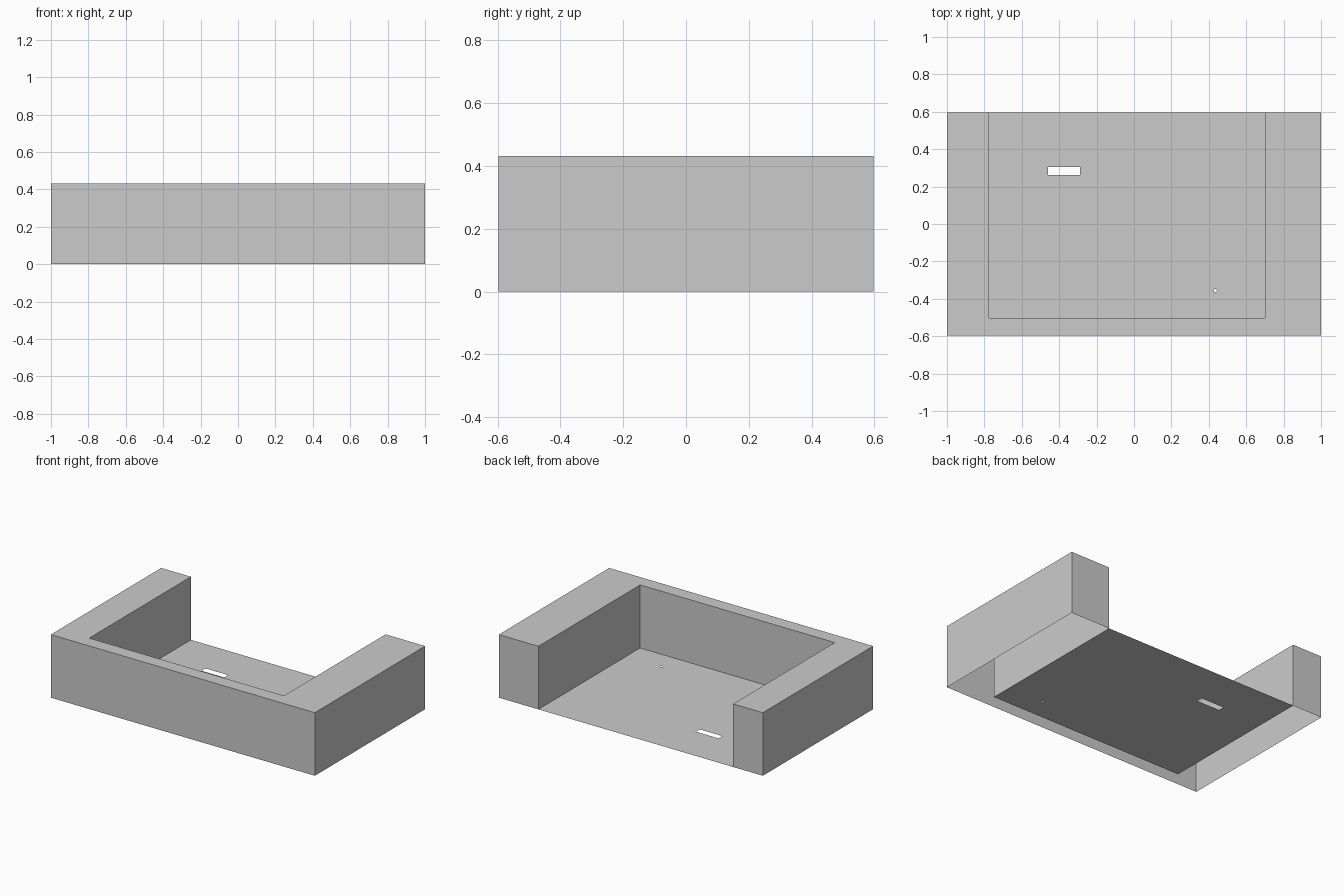
import bpy, bmesh, math

if "Cube" in bpy.data.objects:
    bpy.data.objects.remove(bpy.data.objects["Cube"])

HEIGHT = 0.432
X0, X1, Y = -1.0, 1.0, 0.597            # outer footprint
PX0, PX1, PY = -0.775, 0.70, -0.503     # pocket, open at the back


def finish(bm, name):
    mesh = bpy.data.meshes.new(name)
    bm.to_mesh(mesh)
    bm.free()
    obj = bpy.data.objects.new(name, mesh)
    bpy.context.collection.objects.link(obj)
    return obj


def rect(x0, x1, y0, y1):
    return [(x0, y0), (x1, y0), (x1, y1), (x0, y1)]


# U-shaped wall shell: vertical sides plus top rim, open underneath
outline = [(X0, -Y), (X1, -Y), (X1, Y), (PX1, Y),
           (PX1, PY), (PX0, PY), (PX0, Y), (X0, Y)]
bm = bmesh.new()
low = [bm.verts.new((x, y, 0)) for x, y in outline]
high = [bm.verts.new((x, y, HEIGHT)) for x, y in outline]
for i in range(len(outline)):
    j = (i + 1) % len(outline)
    bm.faces.new((low[i], low[j], high[j], high[i]))
bm.faces.new(high)
finish(bm, "wall_shell")

# Thin floor sheet with a slot and a pin hole
pin_hole = [(0.435 + 0.009 * math.cos(a), -0.356 + 0.009 * math.sin(a))
            for a in (math.tau * k / 8 for k in range(8))]
bm = bmesh.new()
for loop in (rect(PX0, PX1, PY, Y), rect(-0.46, -0.289, 0.263, 0.305), pin_hole):
    vs = [bm.verts.new((x, y, 0)) for x, y in loop]
    for i, v in enumerate(vs):
        bm.edges.new((v, vs[(i + 1) % len(vs)]))
bmesh.ops.triangle_fill(bm, edges=bm.edges[:], use_beauty=True, normal=(0, 0, 1))
bm.normal_update()
for f in bm.faces:
    if f.normal.z < 0:
        f.normal_flip()
finish(bm, "floor_panel")
